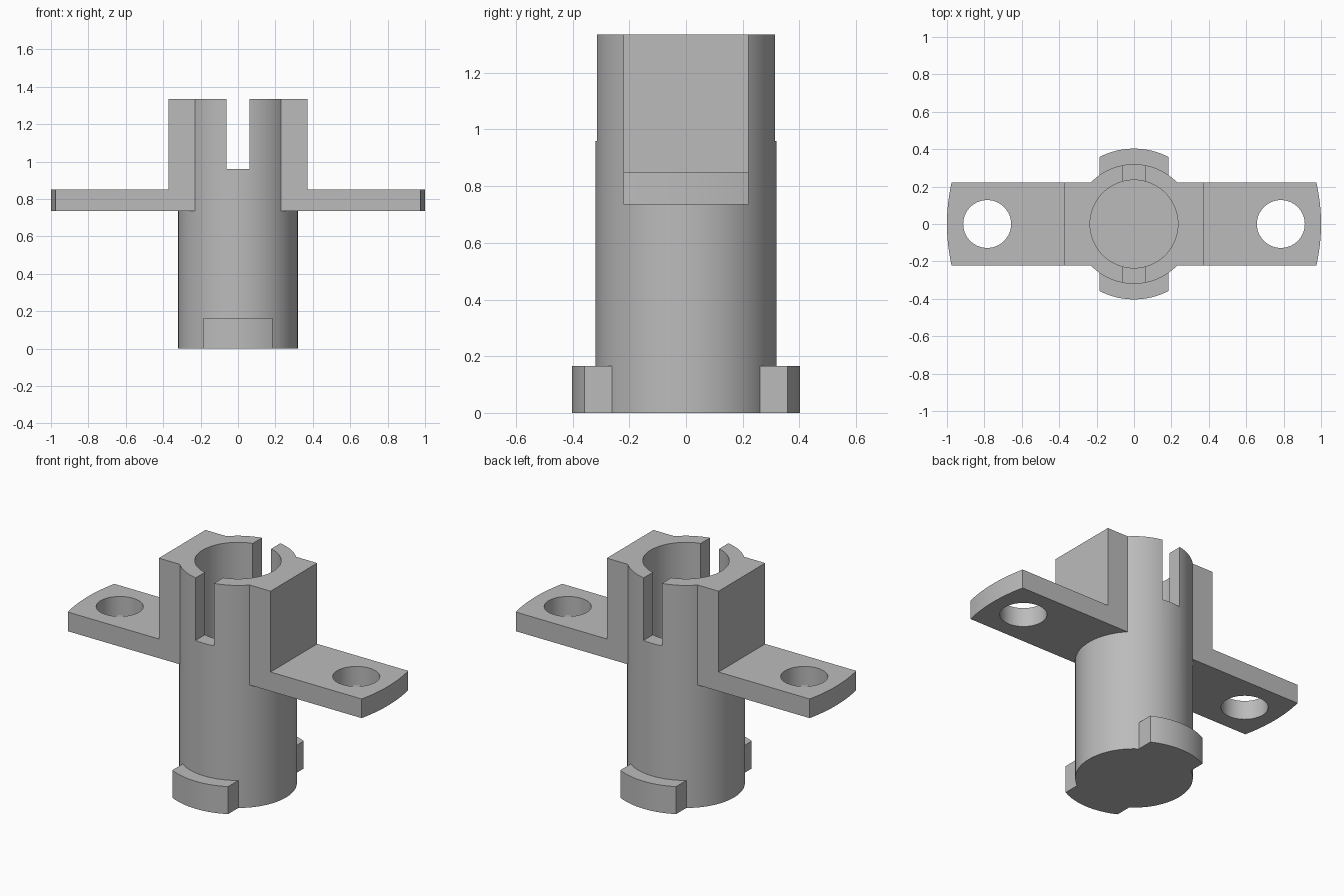
import bpy, bmesh, math

if "Cube" in bpy.data.objects:
    bpy.data.objects.remove(bpy.data.objects["Cube"])

TOP, R, BORE = 1.335, 0.32, 0.235
ARM_Z0, ARM_Z1, HALF_W = 0.735, 0.85, 0.221

grey = bpy.data.materials.new("plain grey")
grey.diffuse_color = (0.5, 0.5, 0.5, 1)
grey.use_nodes = True
grey.node_tree.nodes["Principled BSDF"].inputs["Base Color"].default_value = grey.diffuse_color


def prism(name, outline, z0, z1):
    """Extrude a counter-clockwise outline from z0 to z1."""
    bm = bmesh.new()
    face = bm.faces.new([bm.verts.new((x, y, z0)) for x, y in outline])
    ext = bmesh.ops.extrude_face_region(bm, geom=[face])
    for v in ext["geom"]:
        if isinstance(v, bmesh.types.BMVert):
            v.co.z = z1
    bmesh.ops.recalc_face_normals(bm, faces=bm.faces)
    me = bpy.data.meshes.new(name)
    bm.to_mesh(me)
    bm.free()
    me.materials.append(grey)
    ob = bpy.data.objects.new(name, me)
    bpy.context.collection.objects.link(ob)
    return ob


def circle(r, cx=0, n=96):
    return [(cx + r * math.cos(2 * math.pi * i / n),
             r * math.sin(2 * math.pi * i / n)) for i in range(n)]


def rect(hx, hy):
    return [(-hx, -hy), (hx, -hy), (hx, hy), (-hx, hy)]


def round_ended(r, half, n=24):
    """Strip along x whose two ends are arcs about the origin."""
    a = math.asin(half / r)
    arc = [-a + 2 * a * i / n for i in range(n + 1)]
    return [(r * math.cos(t + o), r * math.sin(t + o))
            for o in (0, math.pi) for t in arc]


def combine(target, other, operation):
    mod = target.modifiers.new(operation.lower(), 'BOOLEAN')
    mod.operation, mod.solver, mod.object = operation, 'EXACT', other
    bpy.context.view_layer.objects.active = target
    bpy.ops.object.modifier_apply(modifier=mod.name)
    bpy.data.objects.remove(other)


# Barrel with the two mounting arms, upper block and bottom lugs
body = prism("socket_body", circle(R), 0, TOP)
arms = prism("arms", round_ended(1.0, HALF_W), ARM_Z0, ARM_Z1)
block = prism("block", rect(0.371, HALF_W), ARM_Z0, TOP)
lugs = prism("lugs", [(-y, x) for x, y in round_ended(0.403, 0.185)], 0, 0.165)
for part in (arms, block, lugs):
    combine(body, part, 'UNION')

# Blind bore, top slot and screw holes
cutters = [prism("bore", circle(BORE), 0.085, TOP + 0.1),
           prism("slot", rect(0.061, 0.6), 0.96, TOP + 0.1)]
cutters += [prism("screw_hole", circle(0.128, s * 0.785, 64), 0.6, 1.0)
            for s in (-1, 1)]
for cutter in cutters:
    combine(body, cutter, 'DIFFERENCE')

# Smooth the curved walls, keep the edges crisp
bpy.ops.object.select_all(action='DESELECT')
body.select_set(True)
bpy.context.view_layer.objects.active = body
bpy.ops.object.shade_smooth_by_angle(angle=math.radians(20))
